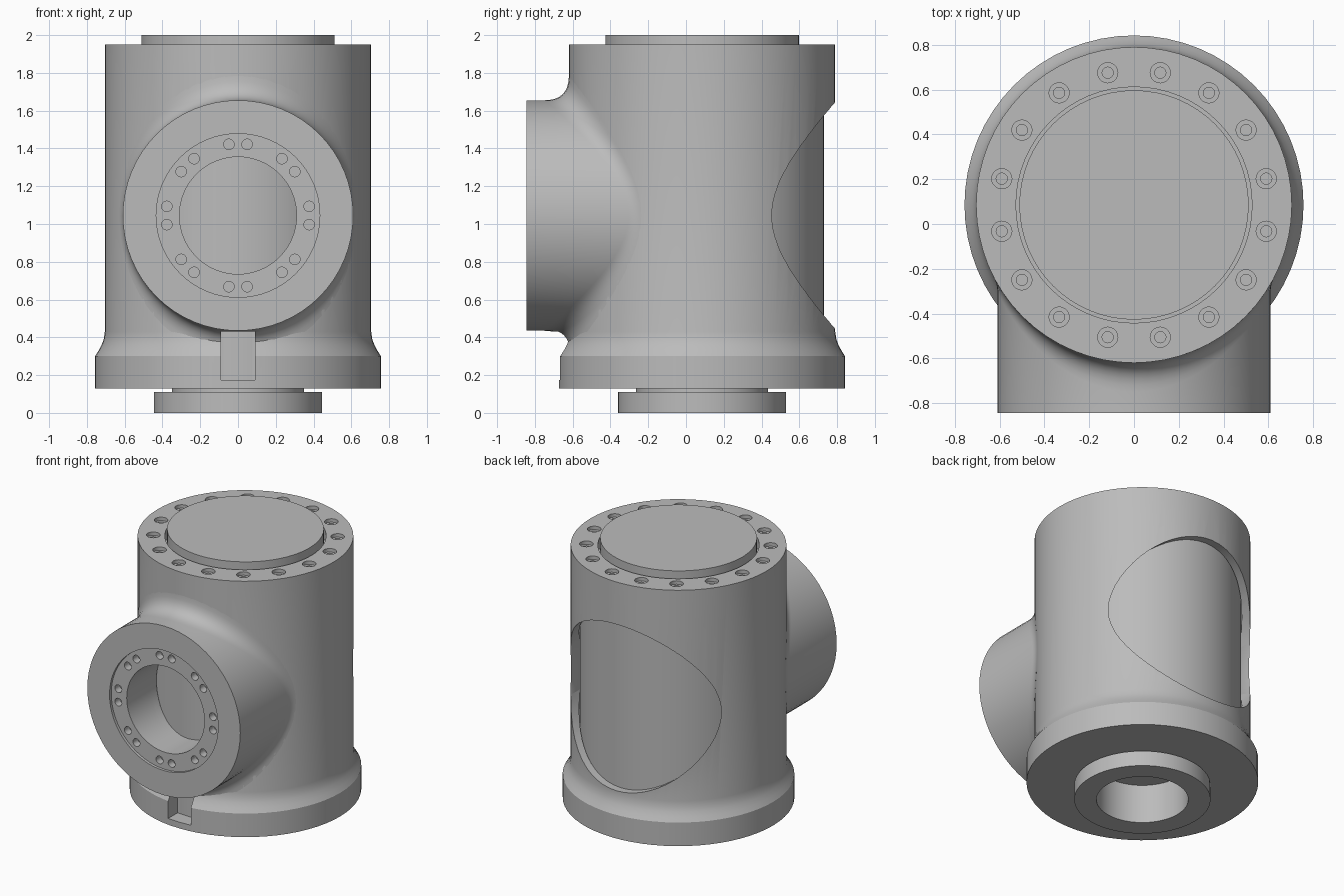
import bpy, bmesh
from math import sin, cos, tan, pi, sqrt, acos, radians
from mathutils import Matrix, Vector

old = bpy.data.objects.get("Cube")
if old:
    bpy.data.objects.remove(old)

CY = 0.085          # y of the upright axis
RB = 0.705          # body radius
RN, ZN = 0.61, 1.045  # nozzle radius and axis height
SEG = 64

metal = bpy.data.materials.new("grey_metal")
metal.use_nodes = True
grey = (0.5, 0.5, 0.5, 1)
metal.diffuse_color = grey
metal.node_tree.nodes["Principled BSDF"].inputs["Base Color"].default_value = grey

UP = Matrix.Translation((0, CY, 0))


def facing(y, x=0, z=ZN):
    """Frame whose z axis points to the front."""
    return Matrix.Translation((x, y, z)) @ Matrix.Rotation(pi / 2, 4, 'X')


def loft(bm, rings, closed=False):
    """Skin a list of equal-length rings of points."""
    rows = [[bm.verts.new(p) for p in ring] for ring in rings]
    n = len(rows[0])
    pairs = list(zip(rows, rows[1:])) + ([(rows[-1], rows[0])] if closed else [])
    for a, b in pairs:
        for i in range(n):
            j = (i + 1) % n
            bm.faces.new((a[i], a[j], b[j], b[i]))


def revolve(bm, profile, frame, closed=False, seg=SEG):
    loft(bm, [[frame @ Vector((r * cos(2 * pi * i / seg), r * sin(2 * pi * i / seg), z))
               for i in range(seg)] for r, z in profile], closed)


def finish(name, bm):
    bmesh.ops.remove_doubles(bm, verts=bm.verts, dist=1e-5)
    bmesh.ops.dissolve_degenerate(bm, edges=bm.edges, dist=1e-6)
    bmesh.ops.recalc_face_normals(bm, faces=bm.faces)
    mesh = bpy.data.meshes.new(name)
    bm.to_mesh(mesh)
    bm.free()
    mesh.materials.append(metal)
    ob = bpy.data.objects.new(name, mesh)
    bpy.context.collection.objects.link(ob)
    return ob


def activate(ob):
    bpy.ops.object.select_all(action='DESELECT')
    ob.select_set(True)
    bpy.context.view_layer.objects.active = ob


def cut(ob, cutter):
    mod = ob.modifiers.new("cut", 'BOOLEAN')
    mod.operation, mod.solver, mod.object = 'DIFFERENCE', 'EXACT', cutter
    activate(ob)
    bpy.ops.object.modifier_apply(modifier=mod.name)


def rod(r, a, b):
    return [(0, a), (r, a), (r, b), (0, b)]


# Cutters: back window, front bore, top bolt holes, nozzle bolt holes, key slot
bm = bmesh.new()
revolve(bm, rod(0.6, -1.2, -0.2), facing(0))
window_cutter = finish("window_cutter", bm)

bm = bmesh.new()
revolve(bm, rod(0.31, 0.3, 1.0), facing(0))
bore_cutter = finish("bore_cutter", bm)

bm = bmesh.new()
for k in range(16):
    a = 2 * pi * (k + 0.5) / 16
    revolve(bm, [(0, 1.89), (0.025, 1.89), (0.025, 1.925), (0.045, 1.925), (0.045, 2.1), (0, 2.1)],
            Matrix.Translation((0.602 * cos(a), CY + 0.602 * sin(a), 0)), seg=20)
top_hole_cutter = finish("top_hole_cutter", bm)

bm = bmesh.new()
for k in range(8):
    for side in (-1, 1):
        a = k * pi / 4 + side * radians(7.3)
        revolve(bm, rod(0.028, -0.05, 0.2), facing(-0.82, 0.38 * cos(a), ZN + 0.38 * sin(a)), seg=16)
nozzle_hole_cutter = finish("nozzle_hole_cutter", bm)

bm = bmesh.new()
bmesh.ops.create_cube(bm, size=1, matrix=Matrix.Translation((0, -0.73, 0.3025))
                      @ Matrix.Diagonal((0.18, 0.34, 0.255, 1)))
slot_cutter = finish("slot_cutter", bm)

# Body shell with its flared base flange
bm = bmesh.new()
revolve(bm, [(0.36, 0.13), (0.757, 0.13), (0.757, 0.30), (0.738, 0.33), (0.722, 0.36), (0.711, 0.39),
             (RB, 0.43), (RB, 1.95), (0.527, 1.95), (0.527, 1.87), (0.65, 1.87), (0.65, 0.15), (0.36, 0.15)],
        UP, closed=True)
body_shell = finish("body_shell", bm)
for cutter in (window_cutter, bore_cutter, slot_cutter, top_hole_cutter):
    cut(body_shell, cutter)

# Inner plug with raised top cap and hollow bottom stem
bm = bmesh.new()
revolve(bm, [(0, 0.28), (0.3, 0.28), (0.3, 0), (0.445, 0), (0.445, 0.11), (0.35, 0.11), (0.35, 0.16),
             (0.645, 0.16), (0.645, 1.85), (0.512, 1.85), (0.512, 2.0), (0, 2.0)], UP)
inner_plug = finish("inner_plug", bm)


# Nozzle blended into the round body by a rolling fillet
def body_y(r, c):
    return CY - sqrt(RB ** 2 - (r * c) ** 2)


def nozzle_section(t, fillet=0.13, steps=8):
    c = cos(t)
    x = RN * c
    reach = fillet * tan(acos(x * c / RB) / 2)
    slope = c * x / sqrt(RB ** 2 - x ** 2)
    grow = reach / sqrt(1 + slope ** 2)
    y0 = body_y(RN, c)
    start, corner = Vector((RN, y0 - reach)), Vector((RN, y0))
    end = Vector((RN + grow, body_y(RN + grow, c)))
    pts = [(0.31, body_y(0.31, c) + 0.03), (0.31, -0.825), (0.433, -0.825), (0.433, -0.845), (RN, -0.845)]
    for i in range(steps + 1):
        u = i / steps
        pts.append(start * (1 - u) ** 2 + corner * 2 * u * (1 - u) + end * u * u)
    pts += [(r, body_y(r, c) + 0.03) for r in (RN, 0.5, 0.4)]
    return [(r * c, y, ZN + r * sin(t)) for r, y in pts]


sections = [nozzle_section(2 * pi * i / SEG) for i in range(SEG)]
bm = bmesh.new()
loft(bm, sections, closed=True)
nozzle = finish("nozzle", bm)
for cutter in (nozzle_hole_cutter, slot_cutter):
    cut(nozzle, cutter)

for cutter in (window_cutter, bore_cutter, top_hole_cutter, nozzle_hole_cutter, slot_cutter):
    bpy.data.objects.remove(cutter)

for ob in (body_shell, inner_plug, nozzle):
    activate(ob)
    bpy.ops.object.shade_smooth_by_angle(angle=radians(30))
